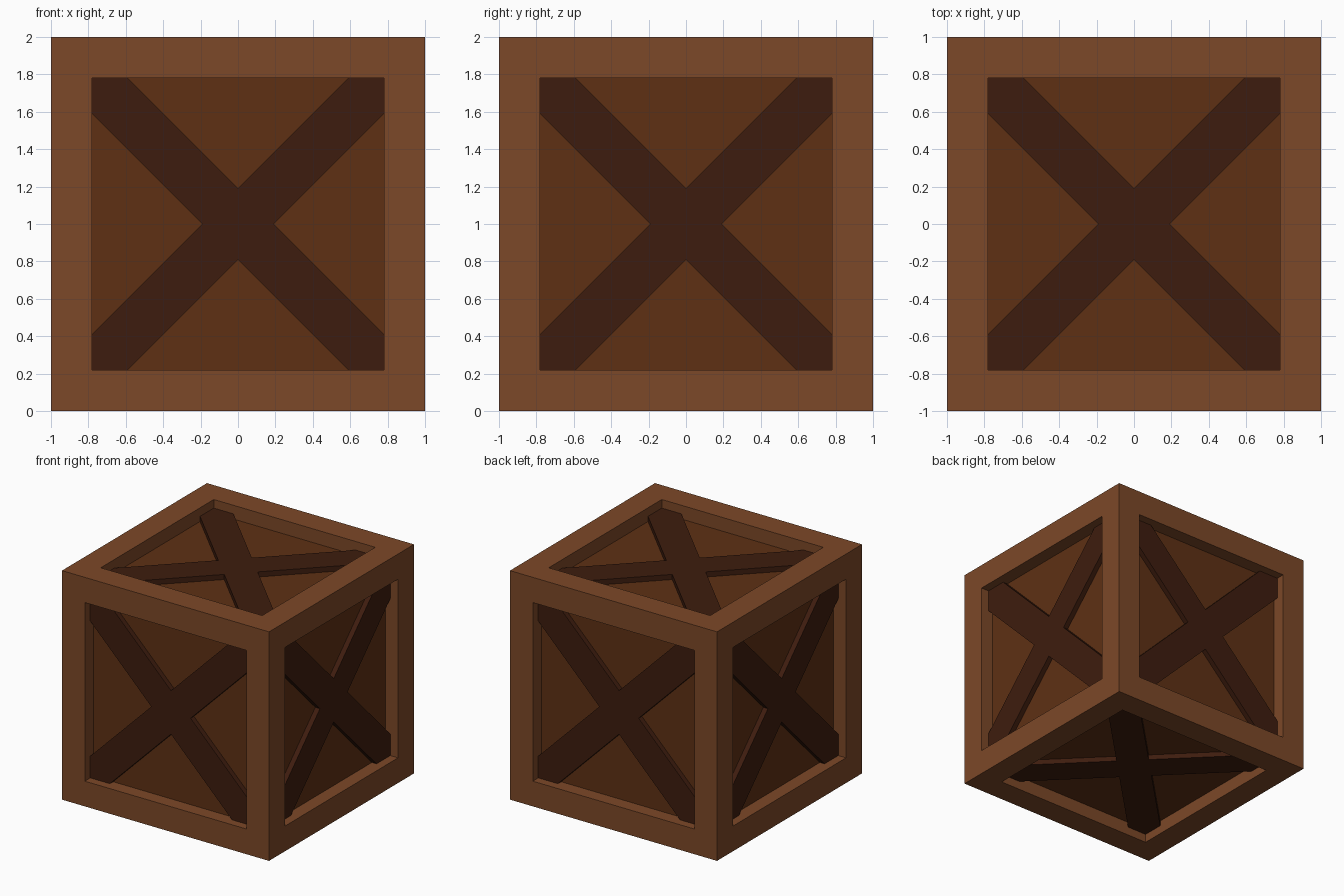
import bpy, bmesh
from math import pi
from mathutils import Matrix, Vector

if "Cube" in bpy.data.objects:
    bpy.data.objects.remove(bpy.data.objects["Cube"])

FRAME = 0.22      # width of the frame border
PANEL = 0.12      # recess of the panels
BRACE = 0.075     # recess of the cross braces
CENTRE = Matrix.Translation((0, 0, 1))


def material(name, rgb):
    m = bpy.data.materials.new(name)
    m.diffuse_color = (*rgb, 1)
    m.use_nodes = True
    m.node_tree.nodes["Principled BSDF"].inputs["Base Color"].default_value = m.diffuse_color
    return m


def add_object(name, bm, mat):
    bmesh.ops.recalc_face_normals(bm, faces=bm.faces)
    me = bpy.data.meshes.new(name)
    bm.to_mesh(me)
    bm.free()
    me.materials.append(mat)
    ob = bpy.data.objects.new(name, me)
    bpy.context.collection.objects.link(ob)
    return ob


frame_wood = material("frame_wood", (0.202, 0.065, 0.021))
panel_wood = material("panel_wood", (0.112, 0.030, 0.007))
brace_wood = material("brace_wood", (0.048, 0.012, 0.0044))

# Frame: cube with every face inset, then recessed and opened
bm = bmesh.new()
bmesh.ops.create_cube(bm, size=2, matrix=CENTRE)
faces = bm.faces[:]
bmesh.ops.inset_individual(bm, faces=faces, thickness=FRAME, use_even_offset=True)
for f in faces:
    n = f.normal.copy()
    new = bmesh.ops.extrude_discrete_faces(bm, faces=[f])["faces"]
    bmesh.ops.translate(bm, verts=new[0].verts, vec=-n * PANEL)
    bmesh.ops.delete(bm, geom=new, context='FACES_ONLY')
add_object("frame", bm, frame_wood)

# Panels: inner box closing all six openings
bm = bmesh.new()
bmesh.ops.create_cube(bm, size=2 - 2 * PANEL, matrix=CENTRE)
add_object("panels", bm, panel_wood)

# Cross braces: one X outline, extruded and turned onto each side
h = 1 - FRAME
w = 0.19
quarter = [(w, 0), (h, h - w), (h, h), (h - w, h)]
sides = {
    "top": Matrix.Identity(4),
    "bottom": Matrix.Rotation(pi, 4, 'X'),
    "front": Matrix.Rotation(pi / 2, 4, 'X'),
    "back": Matrix.Rotation(-pi / 2, 4, 'X'),
    "right": Matrix.Rotation(pi / 2, 4, 'Y'),
    "left": Matrix.Rotation(-pi / 2, 4, 'Y'),
}
for side, turn in sides.items():
    bm = bmesh.new()
    verts = []
    for k in range(4):
        spin = Matrix.Rotation(k * pi / 2, 4, 'Z')
        verts += [bm.verts.new(spin @ Vector((x, y, 1 - PANEL))) for x, y in quarter]
    base = bm.faces.new(verts)
    ext = bmesh.ops.extrude_face_region(bm, geom=[base], use_keep_orig=True)["geom"]
    top = [v for v in ext if isinstance(v, bmesh.types.BMVert)]
    bmesh.ops.translate(bm, verts=top, vec=(0, 0, PANEL - BRACE))
    bm.transform(CENTRE @ turn)
    add_object(side + "_cross_brace", bm, brace_wood)
